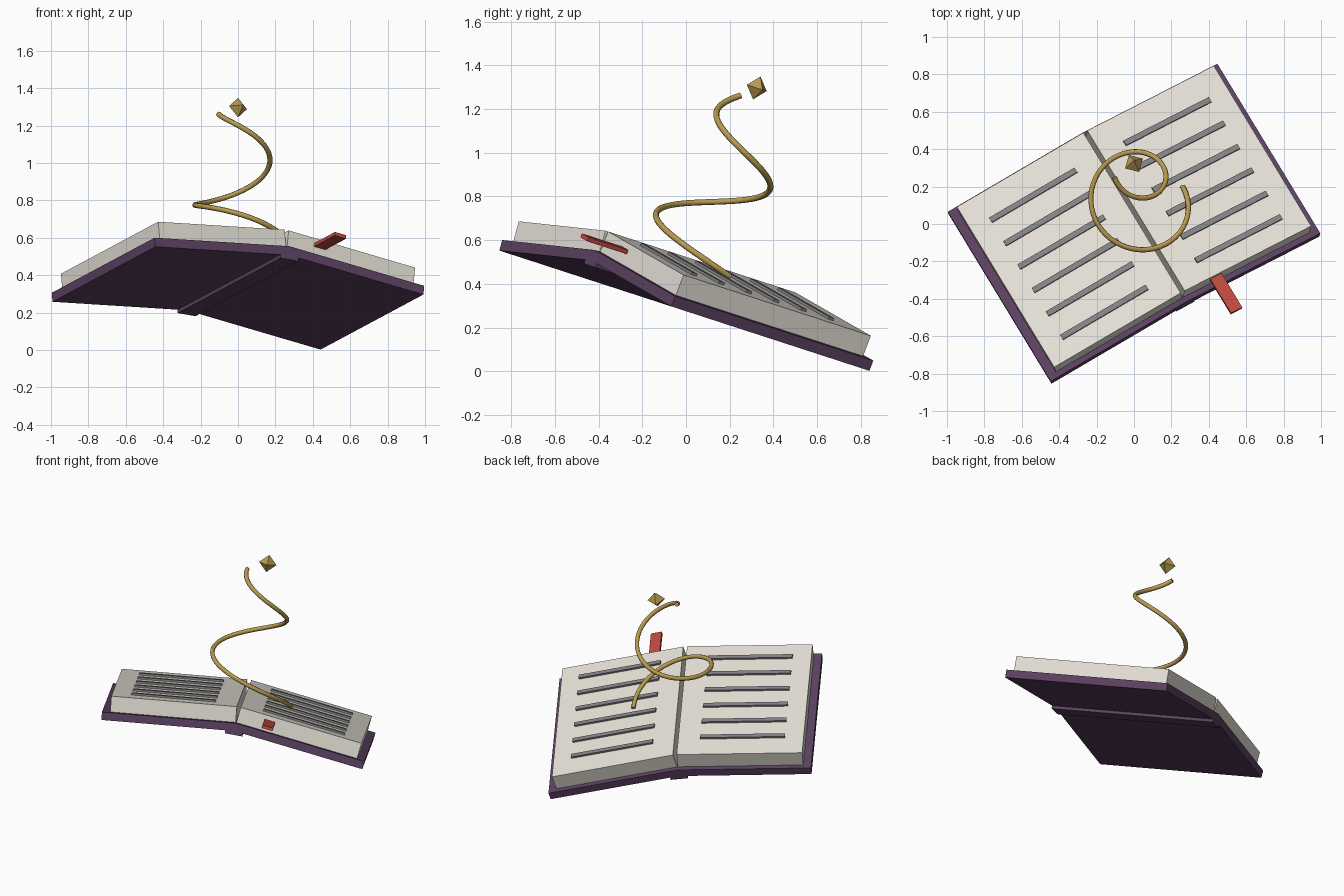
import bpy, bmesh
from math import radians, cos, sin, pi
from mathutils import Matrix, Vector

if "Cube" in bpy.data.objects:
    bpy.data.objects.remove(bpy.data.objects["Cube"])

# Tilt of the whole floating book, and the droop of each half about the spine
BOOK = (Matrix.Translation((0, 0.035, 0.408)) @ Matrix.Rotation(radians(-18), 4, 'X')
        @ Matrix.Rotation(radians(30), 4, 'Z'))
HALF = {s: BOOK @ Matrix.Rotation(radians(6 * s), 4, 'Y') for s in (-1, 1)}


def material(name, rgb):
    m = bpy.data.materials.new(name)
    m.diffuse_color = (*rgb, 1)
    m.use_nodes = True
    m.node_tree.nodes["Principled BSDF"].inputs["Base Color"].default_value = m.diffuse_color
    return m


PURPLE = material("cover_purple", (0.11, 0.055, 0.125))
PAPER = material("paper", (0.80, 0.76, 0.69))
INK = material("ink", (0.23, 0.23, 0.24))
RED = material("ribbon_red", (0.52, 0.07, 0.05))
GOLD = material("gold", (0.48, 0.33, 0.08))


def finish(name, bm, frame, mat):
    me = bpy.data.meshes.new(name)
    bm.to_mesh(me)
    bm.free()
    ob = bpy.data.objects.new(name, me)
    bpy.context.collection.objects.link(ob)
    me.materials.append(mat)
    ob.matrix_world = frame
    return ob


def box(name, lo, hi, frame, mat):
    lo, hi = Vector(lo), Vector(hi)
    bm = bmesh.new()
    bmesh.ops.create_cube(bm, size=1, matrix=Matrix.Translation((lo + hi) / 2)
                          @ Matrix.Diagonal((*(hi - lo), 1)))
    return finish(name, bm, frame, mat)


def mirrored_box(name, s, lo, hi, mat):
    x0, x1 = sorted((lo[0] * s, hi[0] * s))
    box(name, (x0, *lo[1:]), (x1, *hi[1:]), HALF[s], mat)


# Covers, page blocks and raised text lines
for s, side in ((-1, "left"), (1, "right")):
    mirrored_box(side + "_cover", s, (0, -0.55, -0.05), (0.837, 0.55, 0), PURPLE)
    mirrored_box(side + "_pages", s, (0.002, -0.52, 0), (0.787, 0.52, 0.1), PAPER)
    for i in range(6):
        y = 0.36 - 0.152 * i
        mirrored_box(f"{side}_text_line_{i + 1}", s, (0.14, y - 0.015, 0.095),
                     (0.67, y + 0.015, 0.112), INK)

# Spine strip and bookmark ribbon
box("spine", (-0.055, -0.55, -0.075), (0.055, 0.55, -0.02), BOOK, PURPLE)
box("bookmark", (0.165, -0.74, 0.052), (0.235, -0.48, 0.072), HALF[1], RED)

# Rising spiral, narrowing from the right page to above the spine
N = 72
curve = bpy.data.curves.new("spiral", 'CURVE')
curve.dimensions = '3D'
curve.bevel_depth = 0.014
curve.bevel_resolution = 2
curve.use_fill_caps = True
sp = curve.splines.new('POLY')
sp.points.add(N)
for i, p in enumerate(sp.points):
    t = i / N
    a, r = -3 * pi * t, 0.30 - 0.18 * t
    p.co = (r * cos(a), r * sin(a), 0.075 + 0.803 * t, 1)
sp.use_smooth = True
spiral = bpy.data.objects.new("spiral", curve)
bpy.context.collection.objects.link(spiral)
curve.materials.append(GOLD)
spiral.matrix_world = BOOK

# Octahedral gem at the top
bm = bmesh.new()
R = 0.055
gem = [bm.verts.new(v) for v in ((R, 0, 0), (0, R, 0), (-R, 0, 0), (0, -R, 0), (0, 0, R), (0, 0, -R))]
for i in range(4):
    a, b = gem[i], gem[(i + 1) % 4]
    bm.faces.new((a, b, gem[4]))
    bm.faces.new((b, a, gem[5]))
finish("gem", bm, BOOK @ Matrix.Translation((0, 0, 0.934)), GOLD)
